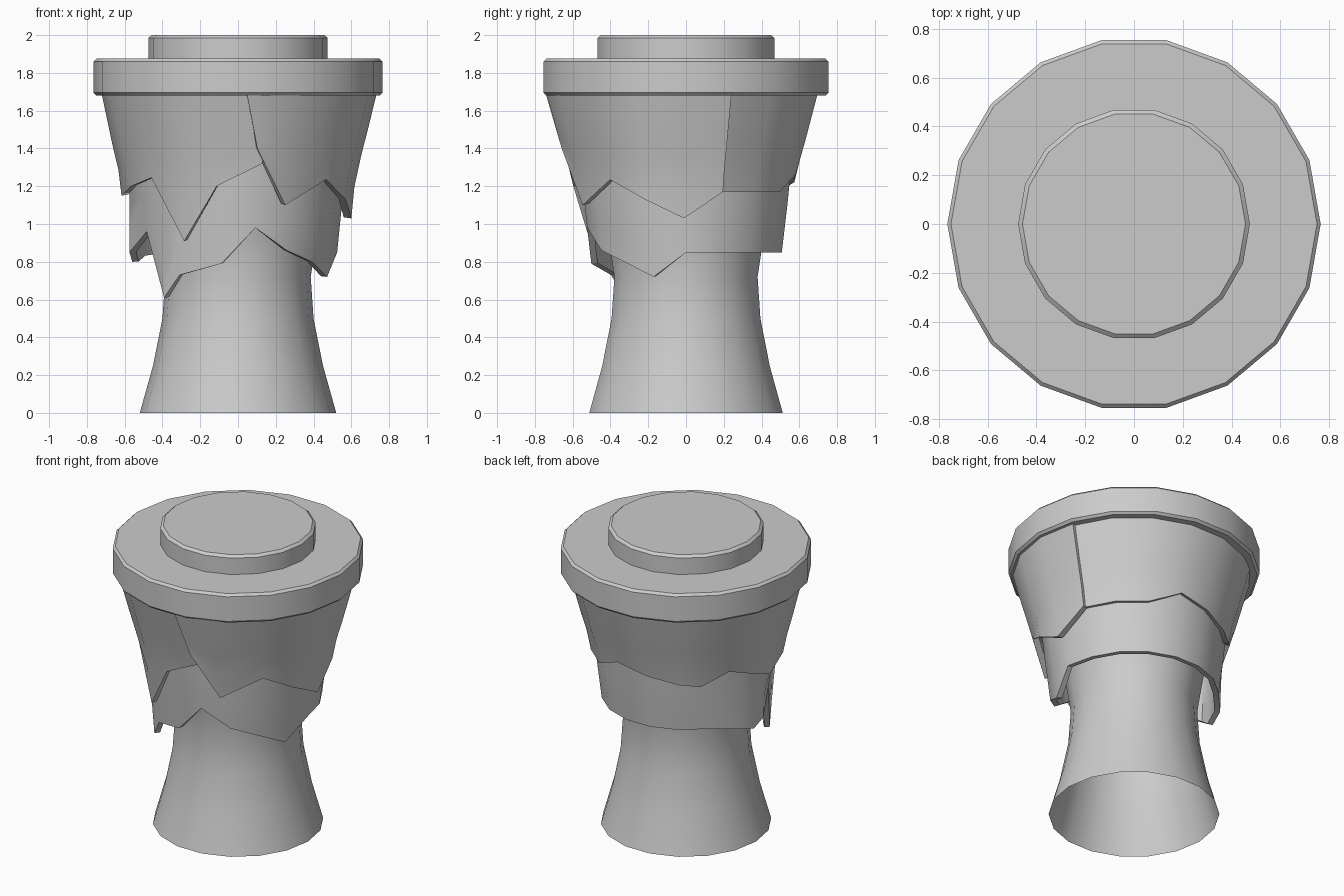
import bpy, bmesh, math

if "Cube" in bpy.data.objects:
    bpy.data.objects.remove(bpy.data.objects["Cube"])

SIDES = 18


def finish(name, verts, faces, thickness=0):
    me = bpy.data.meshes.new(name)
    me.from_pydata(verts, [], faces)
    bm = bmesh.new()
    bm.from_mesh(me)
    bmesh.ops.remove_doubles(bm, verts=bm.verts, dist=1e-5)
    bm.to_mesh(me)
    bm.free()
    ob = bpy.data.objects.new(name, me)
    bpy.context.collection.objects.link(ob)
    bpy.ops.object.select_all(action='DESELECT')
    bpy.context.view_layer.objects.active = ob
    ob.select_set(True)
    if thickness:
        mod = ob.modifiers.new("thickness", 'SOLIDIFY')
        mod.thickness = thickness
        mod.offset = -1
        bpy.ops.object.modifier_apply(modifier=mod.name)
    bpy.ops.object.shade_smooth_by_angle(angle=math.radians(30))
    return ob


def polar(r, deg, z, cy=0):
    a = math.radians(deg)
    return (r * math.cos(a), r * math.sin(a) + cy, z)


def lathe(name, profile, cap=False):
    n = len(profile)
    verts = [polar(r, 360 * i / SIDES, z) for r, z in profile for i in range(SIDES)]
    faces = [(k * SIDES + i, k * SIDES + (i + 1) % SIDES,
              (k + 1) * SIDES + (i + 1) % SIDES, (k + 1) * SIDES + i)
             for k in range(n - 1) for i in range(SIDES)]
    if cap:
        faces += [tuple(reversed(range(SIDES))),
                  tuple(range((n - 1) * SIDES, n * SIDES))]
    return finish(name, verts, faces)


def radius_at(profile, z):
    for (r0, z0), (r1, z1) in zip(profile, profile[1:]):
        if z <= z1 or (r1, z1) == profile[-1]:
            return r0 + (r1 - r0) * (z - z0) / (z1 - z0)


def ragged_wrap(name, columns, profile, top, closed=False, extra=0, cy=0, thickness=.035):
    """Curved sheet whose lower edge follows (angle, z, flare) columns."""
    rows = 5
    verts, faces = [], []
    for deg, low, flare in columns:
        for k in range(rows):
            t = k / (rows - 1)
            z = low + (top - low) * t
            verts.append(polar(radius_at(profile, z) + extra + flare * (1 - t), deg, z, cy))
    n = len(columns)
    for i in range(n if closed else n - 1):
        j = (i + 1) % n
        for k in range(rows - 1):
            faces.append((i * rows + k, j * rows + k, j * rows + k + 1, i * rows + k + 1))
    return finish(name, verts, faces, thickness)


# hourglass body, open at the foot
lathe("body", [(.52, 0), (.45, .25), (.4, .5), (.385, .72), (.42, .95), (.5, 1.25), (.64, 1.69)])

# lower ragged wrap, all the way round
mid_profile = [(.49, .6), (.515, .85), (.545, 1.1), (.57, 1.35)]
mid_edge = [(-140, .61, .02), (-128, .73, 0), (-100, .79, 0), (-80, .98, 0), (-60, .86, 0),
            (-40, .80, 0), (-20, .72, 0), (0, .85, .01)]
mid_edge += [(a, .85, 0) for a in range(20, 141, 20)]
mid_edge += [(160, .83, .045), (172, .80, .055), (180, .85, .06), (201, .96, -.01)]
ragged_wrap("lower_wrap", mid_edge, mid_profile, 1.35, closed=True)

# upper ragged wrap: a long sheet and a front right sheet overlapping its ends
up_profile = [(.56, .9), (.58, 1.1), (.6, 1.25), (.65, 1.42), (.722, 1.69)]
long_edge = [(17, 1.17, 0), (40, 1.17, 0), (60, 1.17, 0), (80, 1.26, 0), (100, 1.22, 0),
             (120, 1.18, 0), (133, 1.165, 0), (150, 1.25, 0), (165, 1.2, .01), (180, 1.15, .03),
             (200, 1.2, .01), (220, 1.245, 0), (240, .91, .01), (259, 1.2, 0), (282, 1.32, 0)]
ragged_wrap("upper_wrap", long_edge, up_profile, 1.69, cy=-.014)
right_edge = [(-86, 1.67, 0), (-81, 1.4, 0), (-65, 1.1, 0), (-40, 1.235, 0), (-20, 1.13, .01),
              (0, 1.03, .015), (20, 1.17, 0)]
ragged_wrap("upper_wrap_right", right_edge, up_profile, 1.69, extra=.012, cy=-.01, thickness=.04)

# rim disc and raised top disc with small chamfers
lathe("rim_disc", [(.75, 1.68), (.765, 1.695), (.765, 1.86), (.75, 1.875)], cap=True)
lathe("top_disc", [(.475, 1.86), (.475, 1.985), (.457, 2.0)], cap=True)
